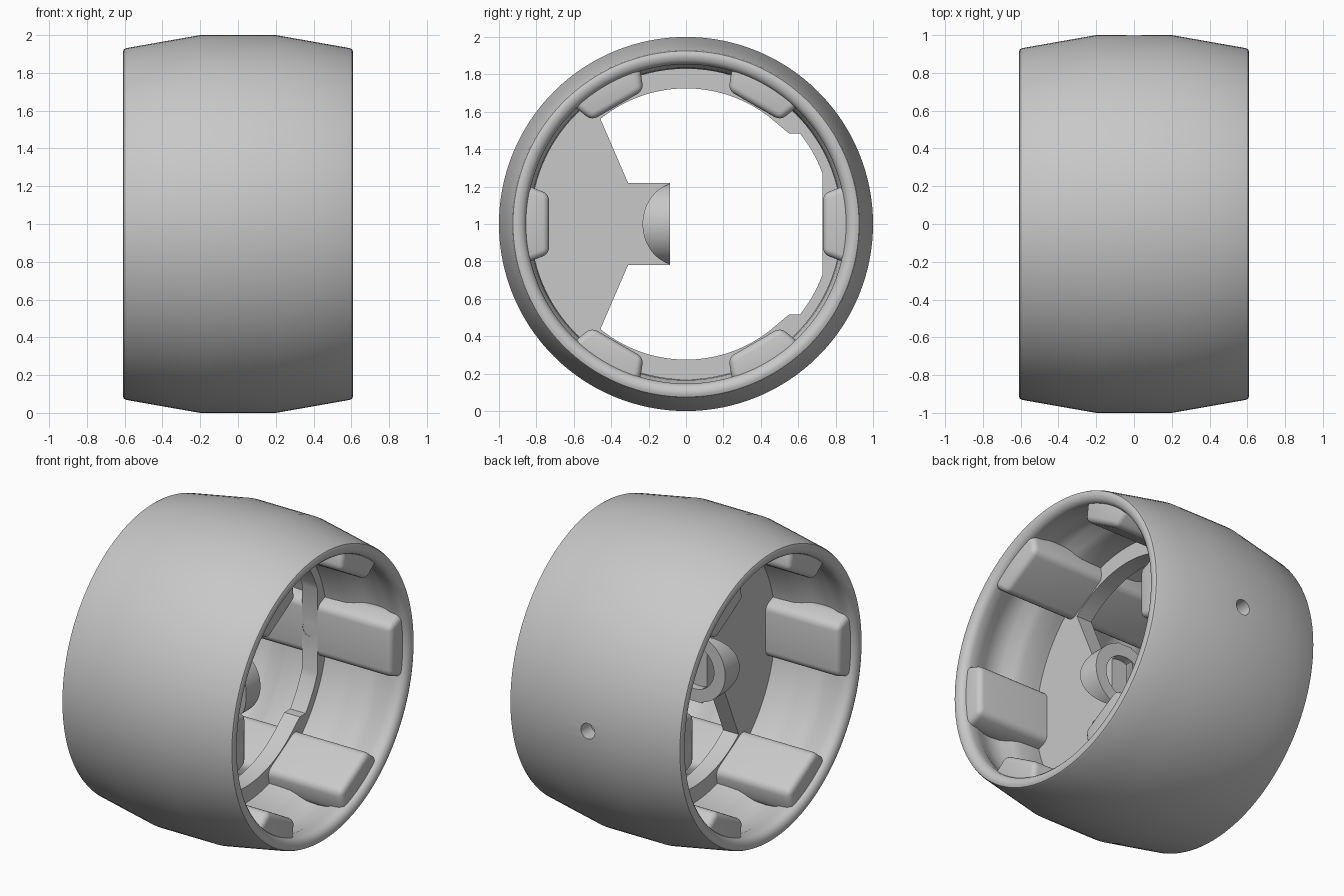
import bpy, bmesh
from math import cos, sin, radians, atan2, hypot, pi
from mathutils import Matrix, Vector

if "Cube" in bpy.data.objects:
    bpy.data.objects.remove(bpy.data.objects["Cube"], do_unlink=True)

grey = bpy.data.materials.new("light grey")
grey.use_nodes = True
grey.diffuse_color = (0.58, 0.58, 0.58, 1)
grey.node_tree.nodes["Principled BSDF"].inputs["Base Color"].default_value = grey.diffuse_color

CENTRE = Vector((0, 0, 1))


def activate(ob):
    bpy.ops.object.select_all(action="DESELECT")
    ob.select_set(True)
    bpy.context.view_layer.objects.active = ob


def add_object(name, bm):
    bmesh.ops.remove_doubles(bm, verts=bm.verts, dist=1e-5)
    bmesh.ops.recalc_face_normals(bm, faces=bm.faces)
    mesh = bpy.data.meshes.new(name)
    bm.to_mesh(mesh)
    bm.free()
    ob = bpy.data.objects.new(name, mesh)
    bpy.context.collection.objects.link(ob)
    mesh.materials.append(grey)
    ob.location = CENTRE
    return ob


def apply(ob, kind, **settings):
    mod = ob.modifiers.new(kind, kind)
    for key, value in settings.items():
        setattr(mod, key, value)
    activate(ob)
    bpy.ops.object.modifier_apply(modifier=mod.name)


def cylinder_y(name, radius, y0, y1, segments=48):
    bm = bmesh.new()
    place = Matrix.Translation((0, (y0 + y1) / 2, 0)) @ Matrix.Rotation(pi / 2, 4, "X")
    bmesh.ops.create_cone(bm, cap_ends=True, segments=segments, radius1=radius,
                          radius2=radius, depth=y1 - y0, matrix=place)
    return add_object(name, bm)


def smooth(ob):
    activate(ob)
    bpy.ops.object.shade_smooth_by_angle(angle=radians(32))


# Wheel rim: closed half profile (x, radius), mirrored and spun about x
half = [(0.2, 1), (0.4, 0.965), (0.592, 0.931), (0.604, 0.925), (0.61, 0.91),
        (0.61, 0.895), (0.603, 0.875), (0.588, 0.86), (0.565, 0.853), (0.5, 0.86),
        (0.44, 0.885), (0.38, 0.895), (0.31, 0.885), (0.25, 0.85), (0.2, 0.835), (0.1, 0.83)]
profile = half + [(-x, r) for x, r in reversed(half)]
bm = bmesh.new()
verts = [bm.verts.new((x, 0, r)) for x, r in profile]
edges = [bm.edges.new((verts[i - 1], verts[i])) for i in range(len(verts))]
bmesh.ops.spin(bm, geom=verts + edges, cent=(0, 0, 0), axis=(1, 0, 0),
               angle=2 * pi, steps=128, use_duplicate=False)
rim = add_object("wheel_rim", bm)

# Centre web: ring plate with a wide arm reaching to the hub on the front side
RING = 0.725
lower = [(-0.085, -0.22), (-0.31, -0.22)]
a0, a1 = atan2(-0.565, -0.46), atan2(-0.54, 0.48)
lower += [(RING * cos(a0 + (a1 - a0) * i / 28), RING * sin(a0 + (a1 - a0) * i / 28))
          for i in range(29)]
lower += [(0.55, -0.485), (0.61, -0.485)]
b0, b1 = atan2(-0.485, 0.61), atan2(-0.27, 0.73)
lower += [(hypot(0.73, 0.27) * cos(b0 + (b1 - b0) * i / 6),
           hypot(0.73, 0.27) * sin(b0 + (b1 - b0) * i / 6)) for i in range(1, 7)]
opening = lower + [(y, -z) for y, z in reversed(lower)]
outside = [(0.87 * cos(2 * pi * i / 96), 0.87 * sin(2 * pi * i / 96)) for i in range(96)]
curve = bpy.data.curves.new("web_outline", "CURVE")
curve.dimensions = "2D"
curve.fill_mode = "BOTH"
curve.extrude = 0.055
for loop in (outside, opening):
    spline = curve.splines.new("POLY")
    spline.points.add(len(loop) - 1)
    for point, (u, v) in zip(spline.points, loop):
        point.co = (u, v, 0, 1)
    spline.use_cyclic_u = True
outline = bpy.data.objects.new("web_outline", curve)
bpy.context.collection.objects.link(outline)
activate(outline)
bpy.ops.object.convert(target="MESH")
outline = bpy.context.view_layer.objects.active
bm = bmesh.new()
bm.from_mesh(outline.data)
bm.transform(Matrix(((0, 0, 1, 0), (1, 0, 0, 0), (0, 1, 0, 0), (0, 0, 0, 1))))
bpy.data.objects.remove(outline, do_unlink=True)
web = add_object("centre_web", bm)

# Hub boss: round stub with a slanted underside on each face of the web
boss = cylinder_y("hub_boss", 0.22, -0.26, -0.085, 64)
bm = bmesh.new()
bm.from_mesh(boss.data)
for co, no in (((0.05, 0, 0), (1, 0, 0)), ((0.22, -0.232, 0), (0.147, 0.17, 0))):
    cut = bmesh.ops.bisect_plane(bm, geom=bm.verts[:] + bm.edges[:] + bm.faces[:],
                                 plane_co=co, plane_no=no, clear_inner=True)
    rim_edges = [e for e in cut["geom_cut"] if isinstance(e, bmesh.types.BMEdge)]
    bmesh.ops.edgeloop_fill(bm, edges=rim_edges)
bmesh.ops.recalc_face_normals(bm, faces=bm.faces)
bm.to_mesh(boss.data)
bm.free()
apply(boss, "MIRROR", use_clip=False, use_mirror_merge=False)

# Hub socket and the small access hole at the back
socket = cylinder_y("socket_cutter", 0.14, -0.135, 0.05)
access = cylinder_y("access_cutter", 0.05, 0.65, 1.1, 32)
for target, cutter in ((boss, socket), (web, socket), (web, access), (rim, access)):
    apply(target, "BOOLEAN", operation="DIFFERENCE", solver="EXACT", object=cutter)
for cutter in (socket, access):
    bpy.data.objects.remove(cutter, do_unlink=True)

# Six rounded grip pads around the inside of the rim
section = [(-0.16, 0.732), (0.16, 0.732), (0.2, 0.835), (0.2, 0.9), (-0.2, 0.9), (-0.2, 0.835)]
for k in range(6):
    bm = bmesh.new()
    face = bm.faces.new([bm.verts.new((-0.575, t, r)) for t, r in section])
    side = bmesh.ops.extrude_face_region(bm, geom=[face])
    moved = [v for v in side["geom"] if isinstance(v, bmesh.types.BMVert)]
    bmesh.ops.translate(bm, verts=moved, vec=(1.15, 0, 0))
    bm.transform(Matrix.Rotation(radians(60 * k + 30), 4, "X"))
    pad = add_object("grip_pad_%d" % (k + 1), bm)
    apply(pad, "BEVEL", width=0.035, segments=4, limit_method="ANGLE", angle_limit=radians(25))
    smooth(pad)

for part in (rim, web, boss):
    smooth(part)
